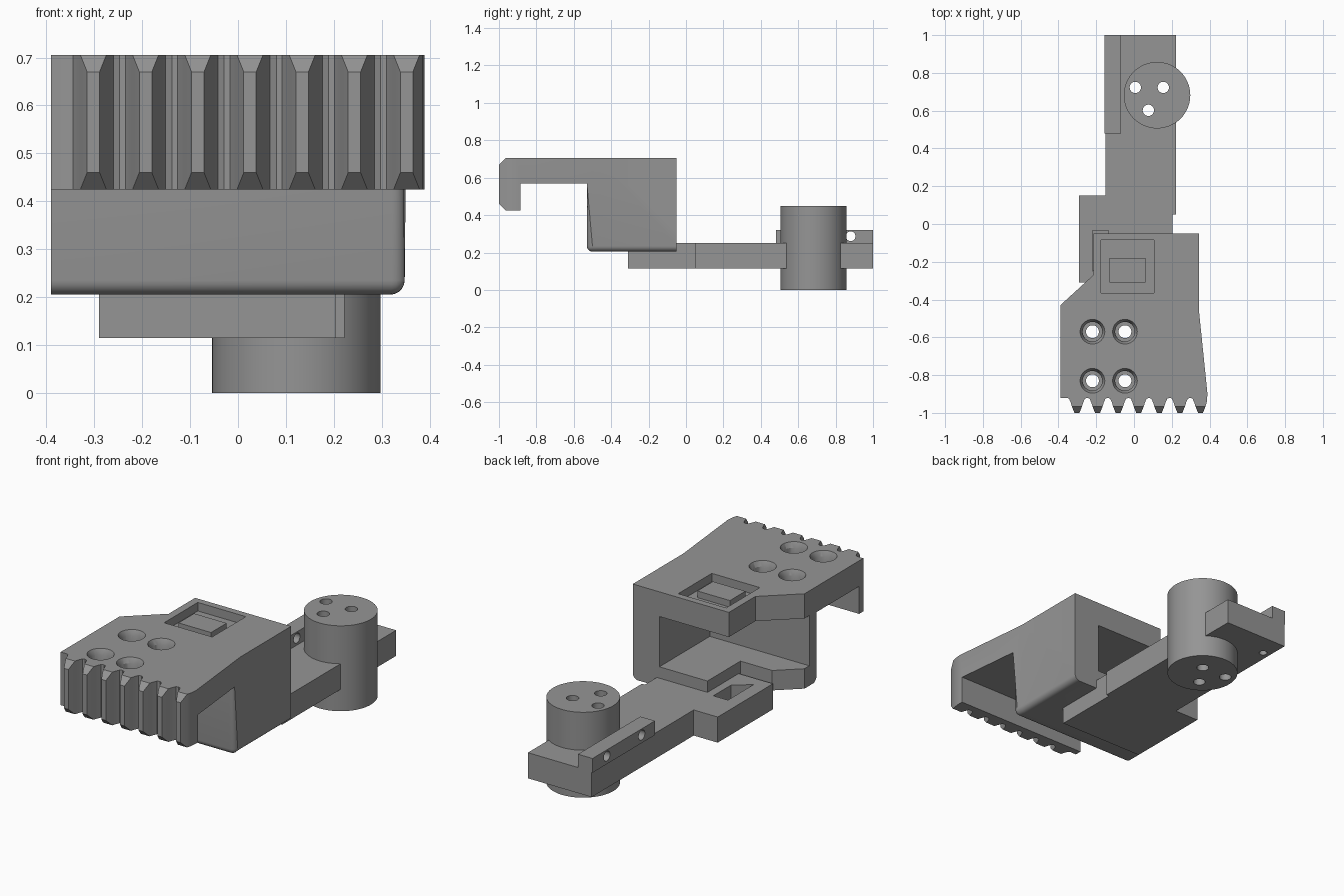
import bpy, bmesh, math
from mathutils import Vector

cube = bpy.data.objects.get("Cube")
if cube:
    bpy.data.objects.remove(cube, do_unlink=True)

grey = bpy.data.materials.new("plain_grey")
grey.use_nodes = True
GREY = (0.3, 0.3, 0.3, 1)
grey.diffuse_color = GREY
grey.node_tree.nodes["Principled BSDF"].inputs["Base Color"].default_value = GREY


def finish(name, bm):
    bmesh.ops.recalc_face_normals(bm, faces=bm.faces)
    mesh = bpy.data.meshes.new(name)
    bm.to_mesh(mesh)
    bm.free()
    mesh.materials.append(grey)
    obj = bpy.data.objects.new(name, mesh)
    bpy.context.collection.objects.link(obj)
    return obj


def prism(name, pts, lo, hi, axis="z"):
    """Extrude an outline: (x, y) along z, or (y, z) along x."""
    bm = bmesh.new()
    place = (lambda a, b: (a, b, lo)) if axis == "z" else (lambda a, b: (lo, a, b))
    face = bm.faces.new([bm.verts.new(place(*p)) for p in pts])
    out = bmesh.ops.extrude_face_region(bm, geom=[face])["geom"]
    step = Vector((0, 0, hi - lo) if axis == "z" else (hi - lo, 0, 0))
    bmesh.ops.translate(bm, vec=step, verts=[v for v in out if isinstance(v, bmesh.types.BMVert)])
    return finish(name, bm)


def box(name, x0, x1, y0, y1, z0, z1):
    return prism(name, [(x0, y0), (x1, y0), (x1, y1), (x0, y1)], z0, z1)


def rod(name, a, b, r, lo, hi, axis="z", r_top=None, n=32):
    """Cylinder or cone centred at (a, b) in the plane across the axis."""
    bm = bmesh.new()
    bmesh.ops.create_cone(bm, cap_ends=True, segments=n, radius1=r,
                          radius2=r if r_top is None else r_top, depth=hi - lo)
    obj = finish(name, bm)
    mid = (lo + hi) / 2
    obj.location = (a, b, mid) if axis == "z" else (mid, a, b)
    if axis == "x":
        obj.rotation_euler.y = math.pi / 2
    return obj


def combine(obj, tool, op="DIFFERENCE"):
    mod = obj.modifiers.new("cut", "BOOLEAN")
    mod.operation, mod.object, mod.solver = op, tool, "EXACT"
    bpy.context.view_layer.objects.active = obj
    bpy.context.view_layer.update()
    bpy.ops.object.modifier_apply(modifier=mod.name)
    bpy.data.objects.remove(tool, do_unlink=True)


# Housing: toothed plan outline crossed with the hooked side profile
outline = [(-0.39, -0.43), (-0.39, -0.92)]
half_tooth = [(0.054, -0.92), (0.042, -0.925), (0.033, -0.945), (0.027, -0.965), (0.013, -1)]
for i in range(7):
    c = -0.302 + i * 0.109
    outline += [(c - dx, y) for dx, y in half_tooth]
    right = [(c + dx, y) for dx, y in reversed(half_tooth)]
    outline += right[:-1] if i < 6 else right[:3]
outline += [(0.389, -0.9), (0.345, -0.47), (0.345, -0.05), (-0.215, -0.05), (-0.215, -0.27)]
housing = prism("housing", outline, 0.1, 0.8)
profile = [(-1.0, 0.46), (-1.0, 0.67), (-0.965, 0.705), (-0.05, 0.705), (-0.05, 0.205),
           (-0.53, 0.205), (-0.53, 0.57), (-0.885, 0.57), (-0.885, 0.425), (-0.965, 0.425)]
combine(housing, prism("side_profile", profile, -0.6, 0.6, "x"), "INTERSECT")

# Rounded lower and front edges of the housing body
bm = bmesh.new()
bm.from_mesh(housing.data)
near = lambda v, w: abs(v - w) < 0.004
edges = []
for e in bm.edges:
    a, b = (v.co for v in e.verts)
    low = near(a.z, 0.205) and near(b.z, 0.205)
    front = near(a.y, -0.53) and near(b.y, -0.53)
    side = a.x > 0.34 and b.x > 0.34
    if (low and (front or side)) or (front and side):
        edges.append(e)
bmesh.ops.bevel(bm, geom=edges, offset=0.03, segments=5, profile=0.5, affect="EDGES")
bm.to_mesh(housing.data)
bm.free()

# Cavity open to the back and side, and the notch in its floor
combine(housing, box("cavity", -0.6, 0.19, -0.47, 0.1, 0.31, 0.575))
combine(housing, box("floor_notch", -0.6, -0.09, -0.325, 0.1, 0.1, 0.35))

# Stepped screw holes through the top plate
for x in (-0.22, -0.048):
    for y in (-0.57, -0.83):
        combine(housing, rod("screw_hole", x, y, 0.034, 0.5, 0.8))
        combine(housing, rod("counterbore", x, y, 0.052, 0.62, 0.8))
        combine(housing, rod("countersink", x, y, 0.05, 0.675, 0.706, r_top=0.066))

# Square pocket with a plain raised pad
combine(housing, box("pocket", -0.175, 0.105, -0.365, -0.085, 0.66, 0.8))
box("pocket_pad", -0.13, 0.06, -0.31, -0.18, 0.65, 0.695)

# Arm with its wide foot, and a recess in the foot
arm = prism("arm", [(-0.29, -0.31), (0.205, -0.31), (0.205, 0.05), (0.222, 0.05), (0.222, 1),
                    (-0.15, 1), (-0.15, 0.15), (-0.29, 0.15)], 0.115, 0.25)
combine(arm, prism("foot_recess", [(-0.22, -0.035), (-0.135, -0.035), (-0.135, -0.18),
                                   (-0.22, -0.25)], 0.18, 0.4))

# Side rail with cross holes
rail = box("rail", -0.155, -0.07, 0.48, 1, 0.245, 0.32)
for y in (0.59, 0.88):
    combine(rail, rod("cross_hole", y, 0.287, 0.026, -0.3, 0.1, "x", n=24))
combine(arm, rod("underside_hole", -0.11, 0.88, 0.02, 0, 0.3, n=24))

# Round post with three through holes, also drilled through the arm
post = rod("post", 0.122, 0.682, 0.176, 0, 0.45, n=64)
for x, y in ((0.007, 0.723), (0.155, 0.723), (0.076, 0.602)):
    for part in (post, arm):
        combine(part, rod("post_hole", x, y, 0.03, -0.1, 0.6, n=24))

# Smooth the curved faces, keep corners sharp
for obj in (housing, arm, rail, post):
    bpy.ops.object.select_all(action="DESELECT")
    obj.select_set(True)
    bpy.context.view_layer.objects.active = obj
    bpy.ops.object.shade_smooth_by_angle(angle=math.radians(30))
